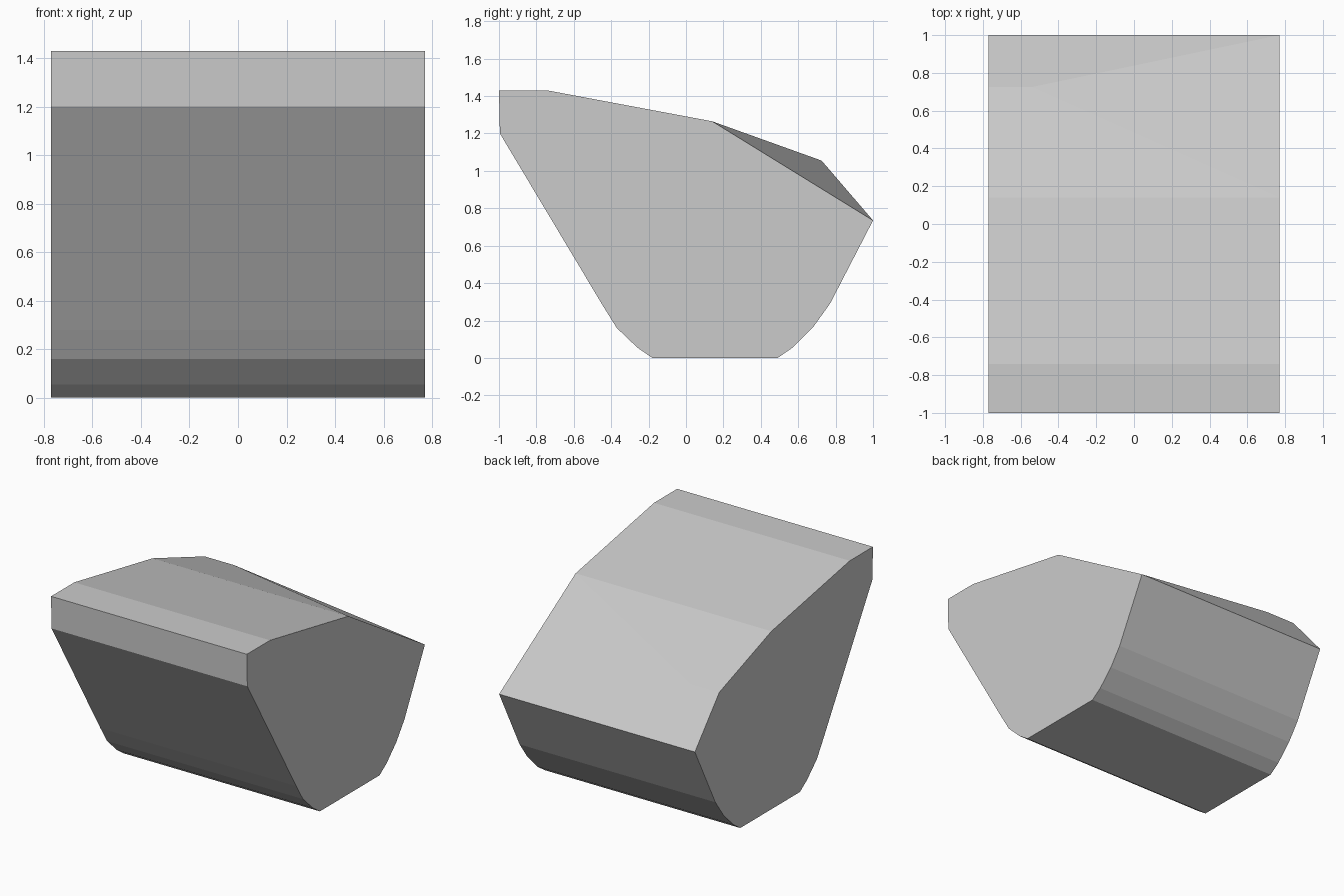
import bpy
import bmesh
from mathutils import Vector

cube = bpy.data.objects.get("Cube")
if cube:
    bpy.data.objects.remove(cube, do_unlink=True)

HALF_WIDTH = 0.77

# Side profile (y, z)
PROFILE = [
    (-1, 1.43), (-0.74, 1.43), (0.14, 1.265), (0.725, 1.055), (1, 0.735),
    (0.77, 0.29), (0.68, 0.165), (0.57, 0.055), (0.49, 0), (-0.18, 0),
    (-0.26, 0.055), (-0.37, 0.16), (-0.445, 0.28), (-0.995, 1.2),
]


def flat_material(name, colour):
    mat = bpy.data.materials.new(name)
    mat.use_nodes = True
    mat.diffuse_color = colour
    mat.node_tree.nodes["Principled BSDF"].inputs["Base Color"].default_value = colour
    return mat


# Extrude the profile across the width
bm = bmesh.new()
end = bm.faces.new([bm.verts.new((-HALF_WIDTH, y, z)) for y, z in PROFILE])
side = bmesh.ops.extrude_face_region(bm, geom=[end], use_keep_orig=True)
new_verts = [g for g in side["geom"] if isinstance(g, bmesh.types.BMVert)]
bmesh.ops.translate(bm, verts=new_verts, vec=(2 * HALF_WIDTH, 0, 0))

# Slice off the upper rear corner on one side
ridge = Vector((HALF_WIDTH, *PROFILE[2]))
rear = Vector((HALF_WIDTH, *PROFILE[4]))
far = Vector((-0.54, *PROFILE[3]))
normal = (rear - ridge).cross(far - ridge).normalized()
cut = bmesh.ops.bisect_plane(
    bm, geom=bm.verts[:] + bm.edges[:] + bm.faces[:], dist=0.0001,
    plane_co=ridge, plane_no=normal, clear_outer=True)
rim = [g for g in cut["geom_cut"] if isinstance(g, bmesh.types.BMEdge)]
bmesh.ops.holes_fill(bm, edges=[e for e in rim if e.is_boundary], sides=0)
bmesh.ops.recalc_face_normals(bm, faces=bm.faces[:])

mesh = bpy.data.meshes.new("faceted_block")
bm.to_mesh(mesh)
bm.free()
mesh.materials.append(flat_material("plain grey", (0.6, 0.6, 0.6, 1)))
block = bpy.data.objects.new("faceted_block", mesh)
bpy.context.collection.objects.link(block)
